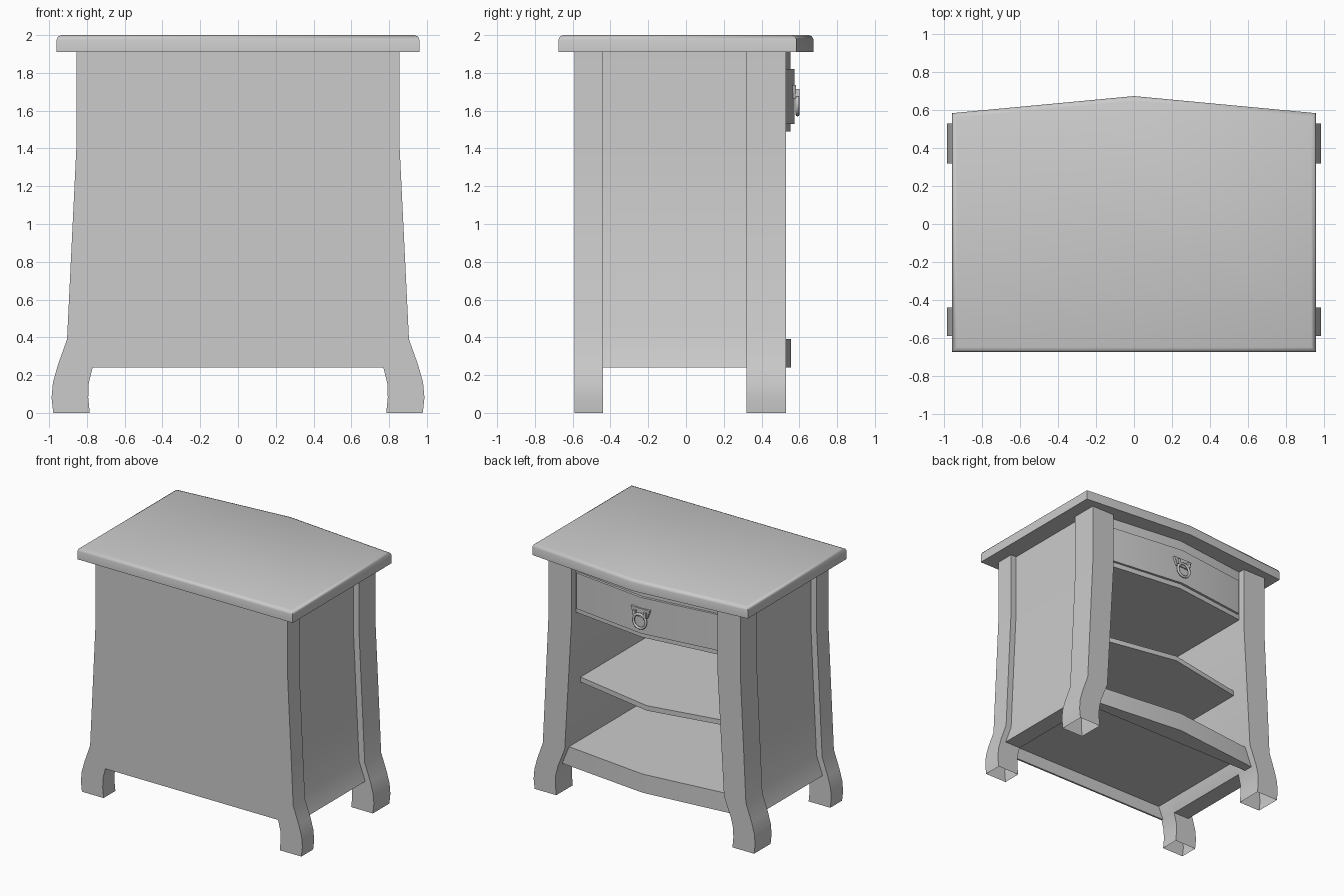
import bpy, bmesh, math

if "Cube" in bpy.data.objects:
    bpy.data.objects.remove(bpy.data.objects["Cube"])

def finish(name, bm, angle=30):
    bmesh.ops.recalc_face_normals(bm, faces=bm.faces)
    me = bpy.data.meshes.new(name)
    bm.to_mesh(me)
    bm.free()
    ob = bpy.data.objects.new(name, me)
    bpy.context.collection.objects.link(ob)
    bpy.ops.object.select_all(action='DESELECT')
    ob.select_set(True)
    bpy.context.view_layer.objects.active = ob
    bpy.ops.object.shade_smooth_by_angle(angle=math.radians(angle))
    return ob

def loft(name, a, b, skip_bottom=False, bevel=0, angle=30):
    """Solid between two matching outlines; bevel rounds the rim of outline b."""
    bm = bmesh.new()
    va, vb = [bm.verts.new(p) for p in a], [bm.verts.new(p) for p in b]
    n = len(a)
    bm.faces.new(va)
    cap = bm.faces.new(vb)
    for i in range(n):
        j = (i + 1) % n
        f = (va[i], va[j], vb[j], vb[i])
        if not (skip_bottom and max(v.co.z for v in f) < 0.001):
            bm.faces.new(f)
    if bevel:
        bmesh.ops.recalc_face_normals(bm, faces=bm.faces)
        bmesh.ops.bevel(bm, geom=list(cap.edges), offset=bevel, segments=2,
                        profile=0.5, affect='EDGES')
    return finish(name, bm, angle)

def extrude_y(name, outline, y0, y1, **kw):
    return loft(name, [(x, y0, z) for x, z in outline],
                [(x, y1, z) for x, z in outline], **kw)

def bowed(name, z0, z1, x0, x1, back, end, peak, **kw):
    """Slab whose +y edge comes to a shallow point in the middle."""
    def ring(x, z):
        return [(-x, back, z), (x, back, z), (x, end, z), (0, peak, z), (-x, end, z)]
    return loft(name, ring(x0, z0), ring(x1, z1), **kw)

# Shared leg profile (x, z)
outer = [(.978, 0), (.987, .08), (.98, .16), (.955, .25), (.905, .39), (.855, 1.42), (.855, 1.91)]
inner = [(.65, 1.91), (.65, 1.42), (.71, .39), (.77, .24), (.79, .16), (.793, .08), (.785, 0)]
panel = [(.72 + .19, .24), (.855, .39), (.805, 1.42), (.805, 1.91)] + inner[:4]

# Legs and recessed side panels
for side, s in (("left", -1), ("right", 1)):
    leg = [(s * x, z) for x, z in outer + inner]
    extrude_y(f"open_side_leg_{side}", leg, .32, .53, skip_bottom=True)
    extrude_y(f"rear_leg_{side}", leg, -.59, -.44, skip_bottom=True)
    extrude_y(f"side_panel_{side}", [(s * x, z) for x, z in panel], -.44, .32)

# Closed panel between the rear legs
half = inner[:4]
extrude_y("closed_panel", half + [(-x, z) for x, z in reversed(half)], -.59, -.575)

# Top board with softened upper rim
bowed("top_board", 1.91, 2.0, .96, .96, -.675, .585, .675, bevel=.025, angle=60)

# Bowed shelves, apron, drawer case and drawer face
bowed("bottom_shelf", .34, .39, .73, .71, -.575, .46, .54)
bowed("apron", .24, .39, .77, .71, .40, .475, .555)
bowed("middle_shelf", .88, .92, .69, .69, -.575, .37, .50)
bowed("drawer_case", 1.49, 1.91, .65, .65, -.575, .475, .553)
bowed("drawer_face", 1.53, 1.82, .63, .63, .40, .495, .574)

# Pull: tapered plate, pivot blocks and hanging ring
extrude_y("pull_plate", [(-.085, 1.735), (.085, 1.735), (.06, 1.665), (-.06, 1.665)], .56, .583)
for side, s in (("left", -1), ("right", 1)):
    extrude_y(f"pull_pivot_{side}", [(s * x, z) for x, z in
              ((.035, 1.715), (.06, 1.715), (.06, 1.675), (.035, 1.675))], .58, .60)
bpy.ops.mesh.primitive_torus_add(location=(0, .59, 1.635), rotation=(math.pi / 2, 0, 0),
                                 major_radius=.056, minor_radius=.01,
                                 major_segments=20, minor_segments=8)
bpy.context.object.name = "pull_ring"
bpy.ops.object.shade_smooth()
